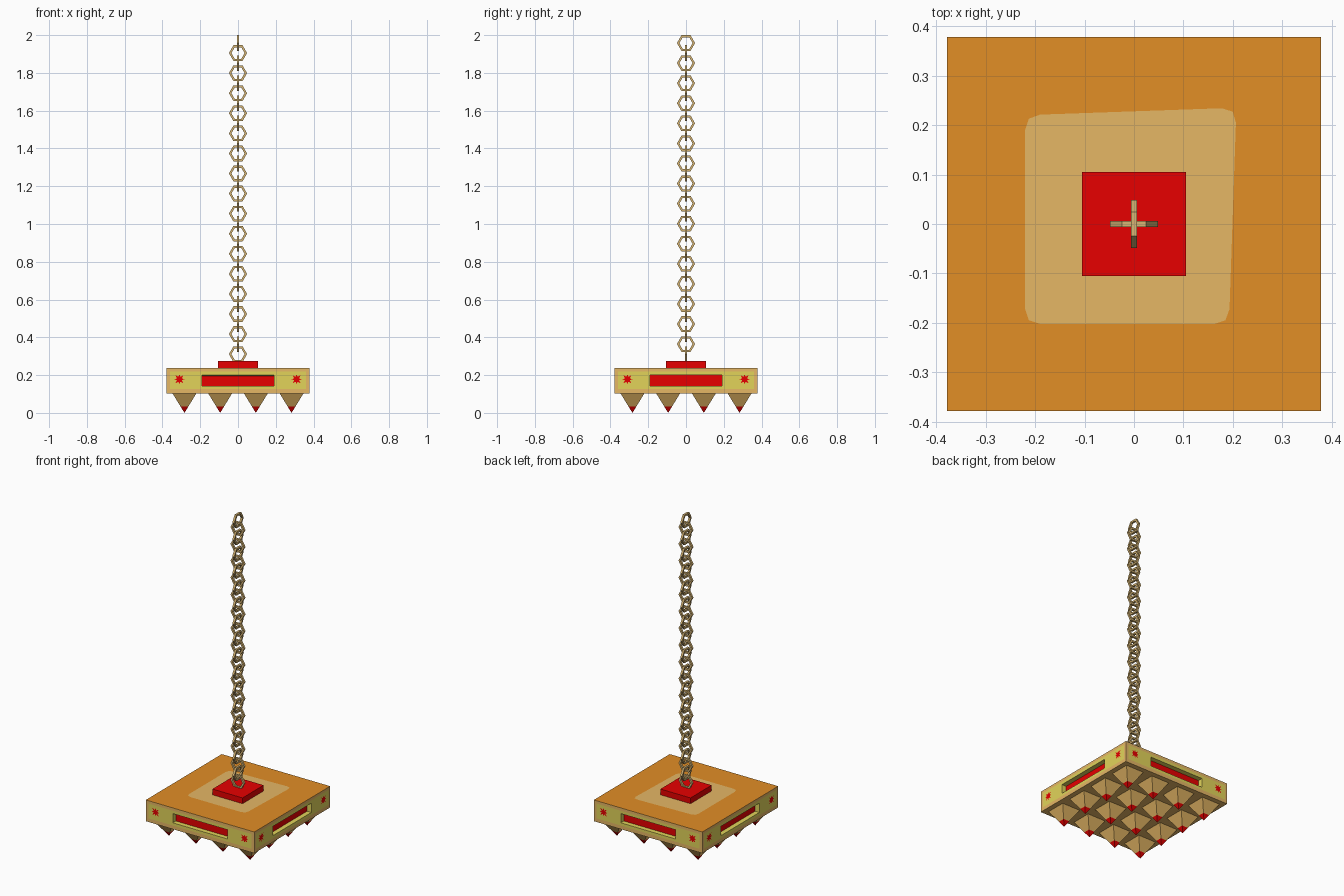
import bpy, bmesh, math
from mathutils import Matrix, Vector

if "Cube" in bpy.data.objects:
    bpy.data.objects.remove(bpy.data.objects["Cube"])


def srgb(r, g, b):
    return tuple(((c / 255 + 0.055) / 1.055) ** 2.4 if c > 10 else c / 255 / 12.92 for c in (r, g, b)) + (1,)


def material(name, rgb):
    m = bpy.data.materials.new(name)
    m.diffuse_color = srgb(*rgb)
    m.use_nodes = True
    m.node_tree.nodes["Principled BSDF"].inputs["Base Color"].default_value = m.diffuse_color
    return m


orange = material("orange", (226, 142, 38))
tan = material("tan", (230, 183, 101))
yellow = material("olive yellow", (226, 212, 90))
red = material("red", (231, 0, 0))
bronze = material("bronze", (216, 182, 116))


def make(name, bm, *mats, recalc=True):
    if recalc:
        bmesh.ops.recalc_face_normals(bm, faces=bm.faces)
    me = bpy.data.meshes.new(name)
    bm.to_mesh(me)
    bm.free()
    for m in mats:
        me.materials.append(m)
    ob = bpy.data.objects.new(name, me)
    bpy.context.collection.objects.link(ob)
    return ob


H, Z0, Z1 = 0.378, 0.103, 0.237

# slab: four sides made of nested rectangles (border, panel, slot wall, slot floor)
bm = bmesh.new()
for k in range(4):
    top = 0.194 if k == 0 else 0.2
    rings = [(H, Z0, Z1, 0), (0.36, 0.126, 0.219, 0), (0.19, 0.143, 0.201, 0), (0.19, 0.143, top, 0.03)]
    rot = Matrix.Rotation(k * math.pi / 2, 3, 'Z')
    loops = [[bm.verts.new(rot @ Vector((x, -H + d, z))) for x, z in ((-w, a), (w, a), (w, b), (-w, b))]
             for w, a, b, d in rings]
    for mat, (lo, hi) in enumerate(zip(loops, loops[1:])):
        for i in range(4):
            j = (i + 1) % 4
            bm.faces.new((lo[i], lo[j], hi[j], hi[i])).material_index = min(mat, 1)
    bm.faces.new(loops[-1]).material_index = 2
for z, mat in ((Z1, 3), (Z0, 0)):
    f = [bm.verts.new((x, y, z)) for x, y in ((-H, -H), (H, -H), (H, H), (-H, H))]
    bm.faces.new(f).material_index = mat
bmesh.ops.remove_doubles(bm, verts=bm.verts, dist=1e-5)
make("crusher_slab", bm, tan, yellow, red, orange)

# worn patch on top, a thin plate with rounded corners
bm = bmesh.new()
corners = [Vector(p) for p in ((-0.22, -0.202), (0.192, -0.202), (0.207, 0.235), (-0.22, 0.22))]
pts = []
for i, c in enumerate(corners):
    a = c + (corners[i - 1] - c).normalized() * 0.03
    b = c + (corners[(i + 1) % 4] - c).normalized() * 0.03
    pts += [a, (a + b) / 4 + c / 2, b]
bm.faces.new([bm.verts.new((p.x, p.y, Z1 + 0.001)) for p in pts])
make("worn_top_patch", bm, tan, recalc=False)

# red mounting block
bm = bmesh.new()
bmesh.ops.create_cube(bm, size=1, matrix=Matrix.Translation((0, 0, 0.2555)) @ Matrix.Diagonal((0.21, 0.21, 0.038, 1)))
make("mounting_block", bm, red)

# red splatter plates near the ends of each side
bm = bmesh.new()
for k in range(4):
    rot = Matrix.Rotation(k * math.pi / 2, 3, 'Z')
    for s in (-1, 1):
        star = []
        for i in range(16):
            a = i * math.pi / 8
            r = 0.014 if i % 2 else (0.031 if i % 4 else 0.026)
            star.append(bm.verts.new(rot @ Vector((s * 0.31 + r * math.cos(a), -H - 0.001, 0.178 + r * math.sin(a)))))
        bm.faces.new(star)
make("red_splatters", bm, red, recalc=False)

# 4 x 4 spikes with red tips
bm = bmesh.new()
B, ZT = 0.063, 0.034
for i in range(4):
    for j in range(4):
        cx, cy = (i - 1.5) * 0.189, (j - 1.5) * 0.189
        sq = [(-1, -1), (1, -1), (1, 1), (-1, 1)]
        base = [bm.verts.new((cx + B * x, cy + B * y, Z0)) for x, y in sq]
        t = B * ZT / Z0
        mid = [bm.verts.new((cx + t * x, cy + t * y, ZT)) for x, y in sq]
        tip = bm.verts.new((cx, cy, 0))
        for a in range(4):
            b = (a + 1) % 4
            bm.faces.new((base[b], base[a], mid[a], mid[b]))
            bm.faces.new((mid[b], mid[a], tip)).material_index = 1
        bm.faces.new(base)
make("spikes", bm, tan, red)

# chain: 32 hexagonal links with square section, turned alternately
R, r, N, M = 0.0415, 0.0092, 6, 4
bm = bmesh.new()
for k in range(32):
    z = 0.311 + k * (1.958 - 0.311) / 31
    rot = Matrix.Rotation(math.pi / 2 * (k % 2), 3, 'Z')
    grid = []
    for i in range(N):
        a = i * 2 * math.pi / N
        row = []
        for j in range(M):
            b = (j + 0.5) * 2 * math.pi / M
            q = R + r * math.cos(b)
            row.append(bm.verts.new(rot @ Vector((q * math.cos(a), r * math.sin(b), q * math.sin(a))) + Vector((0, 0, z))))
        grid.append(row)
    for i in range(N):
        for j in range(M):
            i2, j2 = (i + 1) % N, (j + 1) % M
            bm.faces.new((grid[i][j], grid[i2][j], grid[i2][j2], grid[i][j2]))
make("chain", bm, bronze)
